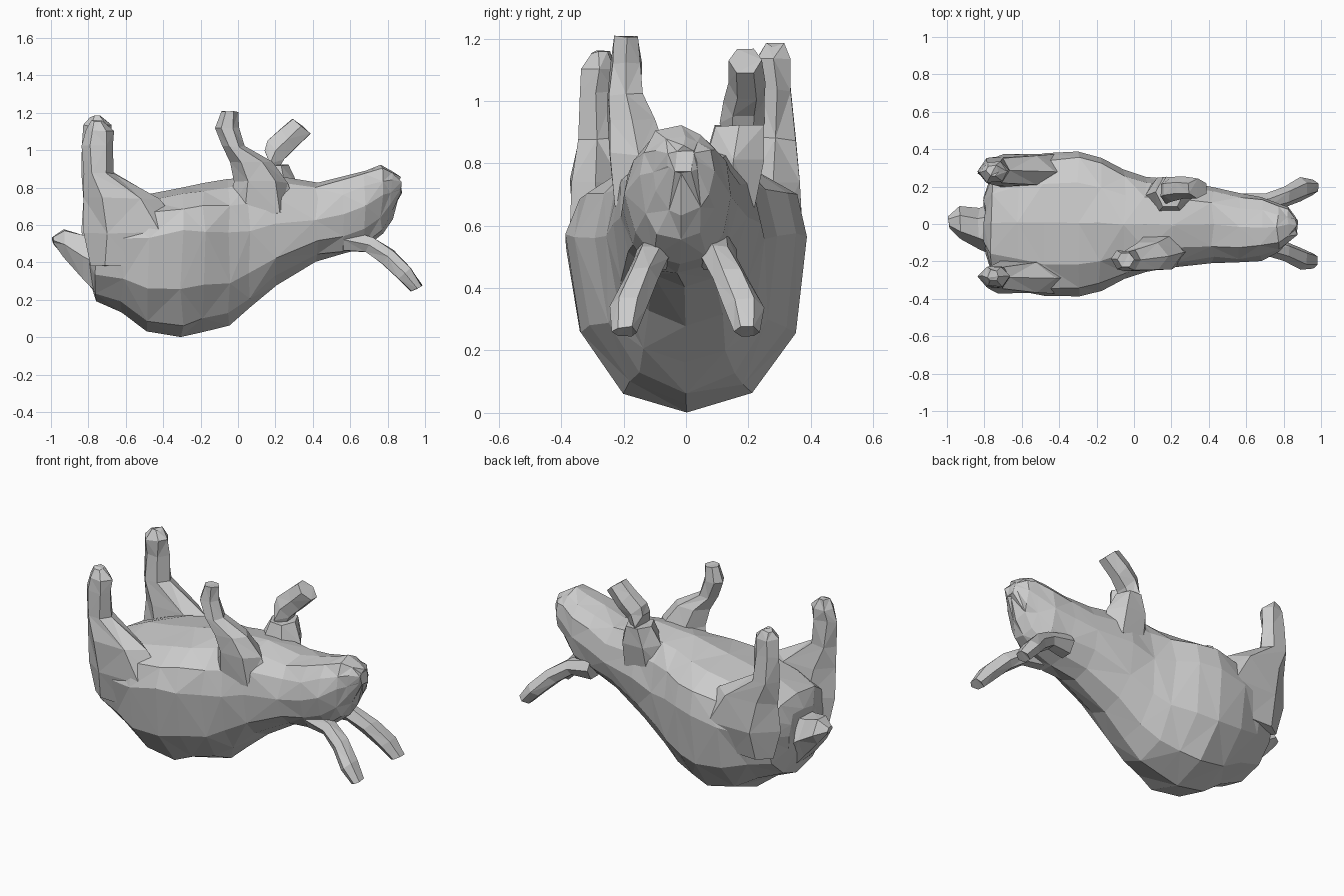
import bpy, bmesh, math, random
from mathutils import Vector

random.seed(4)


def loft(name, rings, jitter=0.0):
    """Skin a list of rings (each a list of points) with flat triangles and closed ends."""
    bm = bmesh.new()
    sides = len(rings[0])
    loops = []
    for ring in rings:
        loops.append([bm.verts.new(Vector(p) + Vector([random.uniform(-jitter, jitter) for _ in range(3)]))
                      for p in ring])
    for k, (a, b) in enumerate(zip(loops, loops[1:])):
        for i in range(sides):
            j = (i + 1) % sides
            if (i + k) % 2:
                bm.faces.new((a[i], a[j], b[j]))
                bm.faces.new((a[i], b[j], b[i]))
            else:
                bm.faces.new((a[i], a[j], b[i]))
                bm.faces.new((a[j], b[j], b[i]))
    bm.faces.new(list(reversed(loops[0])))
    bm.faces.new(loops[-1])
    bmesh.ops.triangulate(bm, faces=[f for f in bm.faces if len(f.verts) > 3])
    bmesh.ops.recalc_face_normals(bm, faces=bm.faces)
    me = bpy.data.meshes.new(name)
    bm.to_mesh(me)
    bm.free()
    ob = bpy.data.objects.new(name, me)
    bpy.context.collection.objects.link(ob)
    return ob


def angles(n):
    return [2 * math.pi * i / n for i in range(n)]


def signed_pow(v, p):
    return math.copysign(abs(v) ** p, v)


def body_ring(x, low, high, half, wide, cy=0.0, n=12):
    """Upright cross-section, widest at height 'wide', flatter on the belly than the back."""
    pts = []
    for a in angles(n):
        c, s = math.cos(a), math.sin(a)
        y = cy + half * signed_pow(c, 0.85 if s > 0 else 0.95)
        z = wide + (high - wide if s > 0 else wide - low) * signed_pow(s, 0.9)
        pts.append((x, y, z))
    return pts


def flat_ring(z, x0, x1, y0, y1, n=6):
    """Level limb section filling an x/y range."""
    return [((x0 + x1) / 2 + (x1 - x0) / 2 * math.cos(a),
             (y0 + y1) / 2 + (y1 - y0) / 2 * math.sin(a) * 1.12, z) for a in angles(n)]


def side_ring(x, y, z, hy, hz, lean=0.0, n=6):
    """Section across x, leaning forward at its upper edge."""
    return [(x + lean * math.sin(a), y + hy * math.cos(a), z + hz * math.sin(a) * 1.12)
            for a in angles(n)]


# body with head, lying on its back
sections = [(-0.80, 0.32, 0.60, 0.15, 0.48), (-0.76, 0.20, 0.69, 0.29, 0.50),
            (-0.62, 0.14, 0.74, 0.35, 0.53), (-0.48, 0.03, 0.765, 0.385, 0.54),
            (-0.30, 0.00, 0.80, 0.395, 0.57), (-0.18, 0.03, 0.82, 0.36, 0.57),
            (-0.05, 0.07, 0.84, 0.29, 0.56), (0.06, 0.16, 0.86, 0.25, 0.56),
            (0.20, 0.28, 0.86, 0.235, 0.60), (0.42, 0.41, 0.83, 0.20, 0.63, -0.005),
            (0.56, 0.44, 0.86, 0.18, 0.66, -0.02), (0.68, 0.47, 0.89, 0.165, 0.70, -0.025),
            (0.77, 0.55, 0.915, 0.13, 0.76, -0.02), (0.82, 0.64, 0.89, 0.095, 0.78, -0.01),
            (0.87, 0.76, 0.85, 0.045, 0.80, -0.01)]
loft("body", [body_ring(*s) for s in sections], 0.009)

# hind legs: broad thigh narrowing to an upright foot
hind = [(0.38, -0.79, -0.45, 0.20, 0.33), (0.56, -0.83, -0.28, 0.18, 0.37),
        (0.74, -0.83, -0.42, 0.20, 0.37), (0.88, -0.83, -0.66, 0.22, 0.35),
        (1.03, -0.83, -0.67, 0.23, 0.34), (1.13, -0.82, -0.67, 0.22, 0.33),
        (1.18, -0.79, -0.72, 0.25, 0.31)]
for side, label in ((1, "right"), (-1, "left")):
    loft("hind_leg_" + label,
         [[(x, side * y, z if side > 0 or z < 1.1 else z - 0.025)
           for x, y, z in flat_ring(*h)] for h in hind], 0.008)

# raised front leg
front = [(0.66, -0.06, 0.32, -0.23, -0.06), (0.83, -0.02, 0.27, -0.25, -0.06),
         (0.94, -0.04, 0.18, -0.25, -0.10), (1.02, -0.08, 0.04, -0.25, -0.14),
         (1.12, -0.125, 0.01, -0.24, -0.14), (1.205, -0.09, 0.0, -0.235, -0.15)]
loft("front_leg_left", [flat_ring(*f) for f in front], 0.005)

# folded front leg, its paw bent towards the head
loft("front_leg_right", [flat_ring(0.66, 0.04, 0.34, 0.06, 0.22),
                         flat_ring(0.81, 0.06, 0.32, 0.06, 0.25),
                         flat_ring(0.92, 0.12, 0.27, 0.09, 0.255)], 0.004)
loft("paw_right", [side_ring(0.17, 0.18, 0.93, 0.07, 0.07, -0.03),
                   side_ring(0.20, 0.185, 1.0, 0.065, 0.05, -0.05),
                   side_ring(0.265, 0.195, 1.06, 0.06, 0.055, -0.045),
                   side_ring(0.34, 0.19, 1.13, 0.055, 0.04, -0.055)], 0.003)

# ears: flat blades, widest near the tip
ear = [(0.56, 0.09, 0.52, 0.07, 0.06, 0.0), (0.70, 0.11, 0.495, 0.055, 0.04, 0.02),
       (0.80, 0.145, 0.43, 0.055, 0.035, 0.035), (0.89, 0.185, 0.34, 0.063, 0.028, 0.04),
       (0.955, 0.195, 0.26, 0.04, 0.015, 0.035)]
for side, label in ((1, "right"), (-1, "left")):
    loft("ear_" + label,
         [side_ring(x, side * y, z, hy, hz, l) for x, y, z, hy, hz, l in ear], 0.004)

# tail, wedge running up from the rump
loft("tail", [side_ring(-0.74, -0.03, 0.38, 0.15, 0.17),
              side_ring(-0.83, -0.025, 0.43, 0.11, 0.12),
              side_ring(-0.93, 0.005, 0.50, 0.085, 0.075),
              side_ring(-0.99, 0.01, 0.52, 0.03, 0.02)], 0.006)
